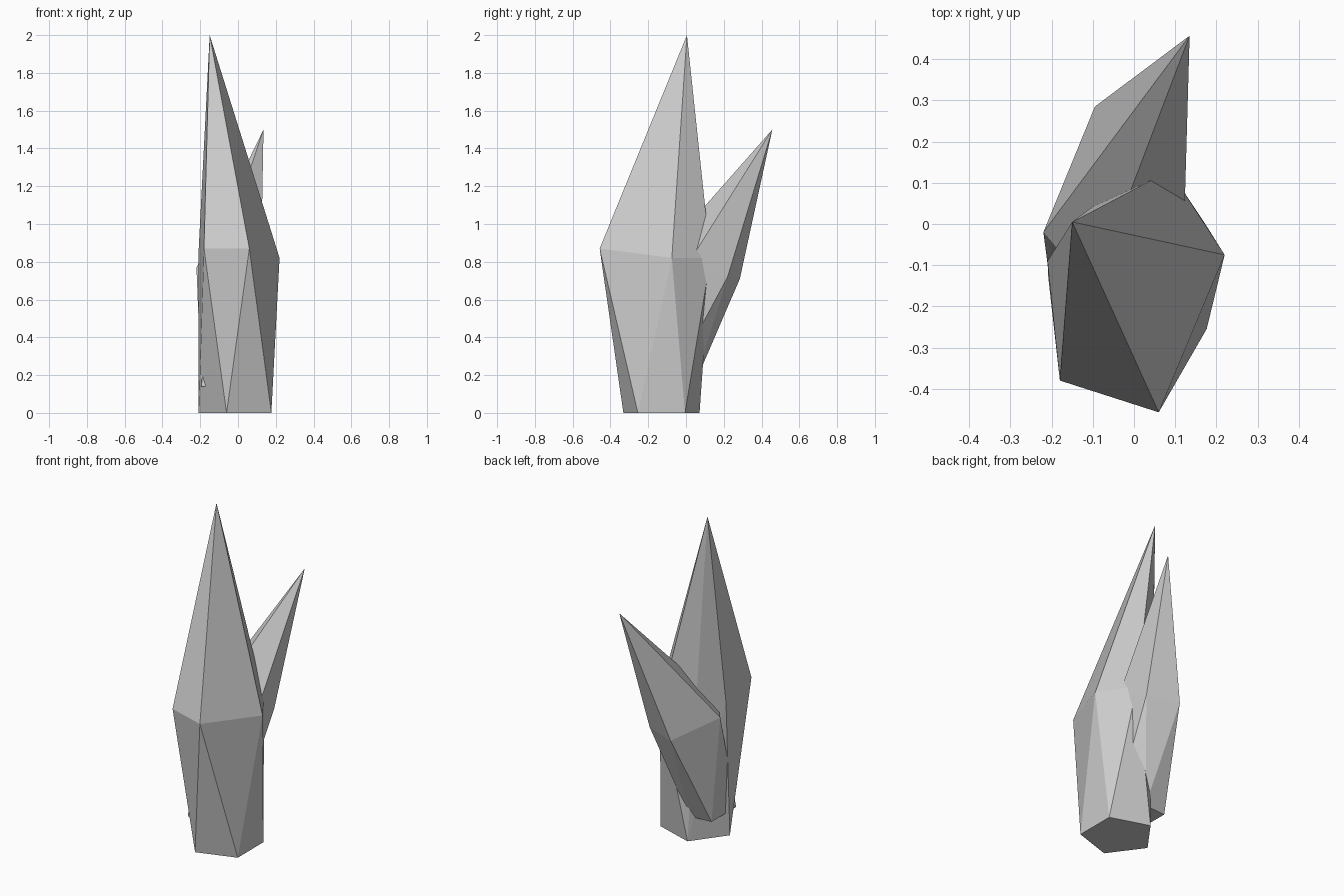
import bpy, bmesh
from math import cos, sin, radians

if "Cube" in bpy.data.objects:
    bpy.data.objects.remove(bpy.data.objects["Cube"])


def crystal(name, base, girdle, tip):
    """Faceted shard: convex skin over a base outline, a wider girdle and a tip."""
    bm = bmesh.new()
    for p in base + girdle + [tip]:
        bm.verts.new(p)
    res = bmesh.ops.convex_hull(bm, input=bm.verts[:])
    loose = [v for v in bm.verts if not v.link_faces]
    bmesh.ops.delete(bm, geom=loose, context='VERTS')
    bmesh.ops.dissolve_limit(bm, angle_limit=radians(0.5),
                             verts=bm.verts[:], edges=bm.edges[:])
    bmesh.ops.recalc_face_normals(bm, faces=bm.faces[:])
    me = bpy.data.meshes.new(name)
    bm.to_mesh(me)
    bm.free()
    ob = bpy.data.objects.new(name, me)
    bpy.context.collection.objects.link(ob)
    return ob


# Tall shard: regular pentagon foot, irregular girdle, off-centre tip
foot = [(-0.003 + 0.205 * cos(radians(a)) if a == 180 else 0.005 + 0.212 * cos(radians(a)),
         -0.13 + 0.212 * sin(radians(a)), 0.0) for a in range(36, 396, 72)]
crystal("tall_crystal", foot,
        [(0.22, -0.075, 0.82), (0.06, -0.457, 0.87), (-0.18, -0.38, 0.87),
         (-0.21, -0.09, 0.83), (0.087, 0.13, 0.82)],
        (-0.15, 0.005, 2.0))

# Short shard: leans to the back right, foot buried in the tall one
crystal("short_crystal",
        [(-0.195, 0.03, 0.14), (-0.195, -0.21, 0.14), (-0.03, -0.245, 0.14),
         (0.06, -0.09, 0.14), (-0.05, 0.04, 0.14)],
        [(-0.22, -0.02, 0.77), (-0.095, 0.285, 0.71), (0.094, 0.22, 0.72),
         (0.122, 0.005, 0.78), (-0.10, -0.16, 0.80)],
        (0.135, 0.457, 1.5))
